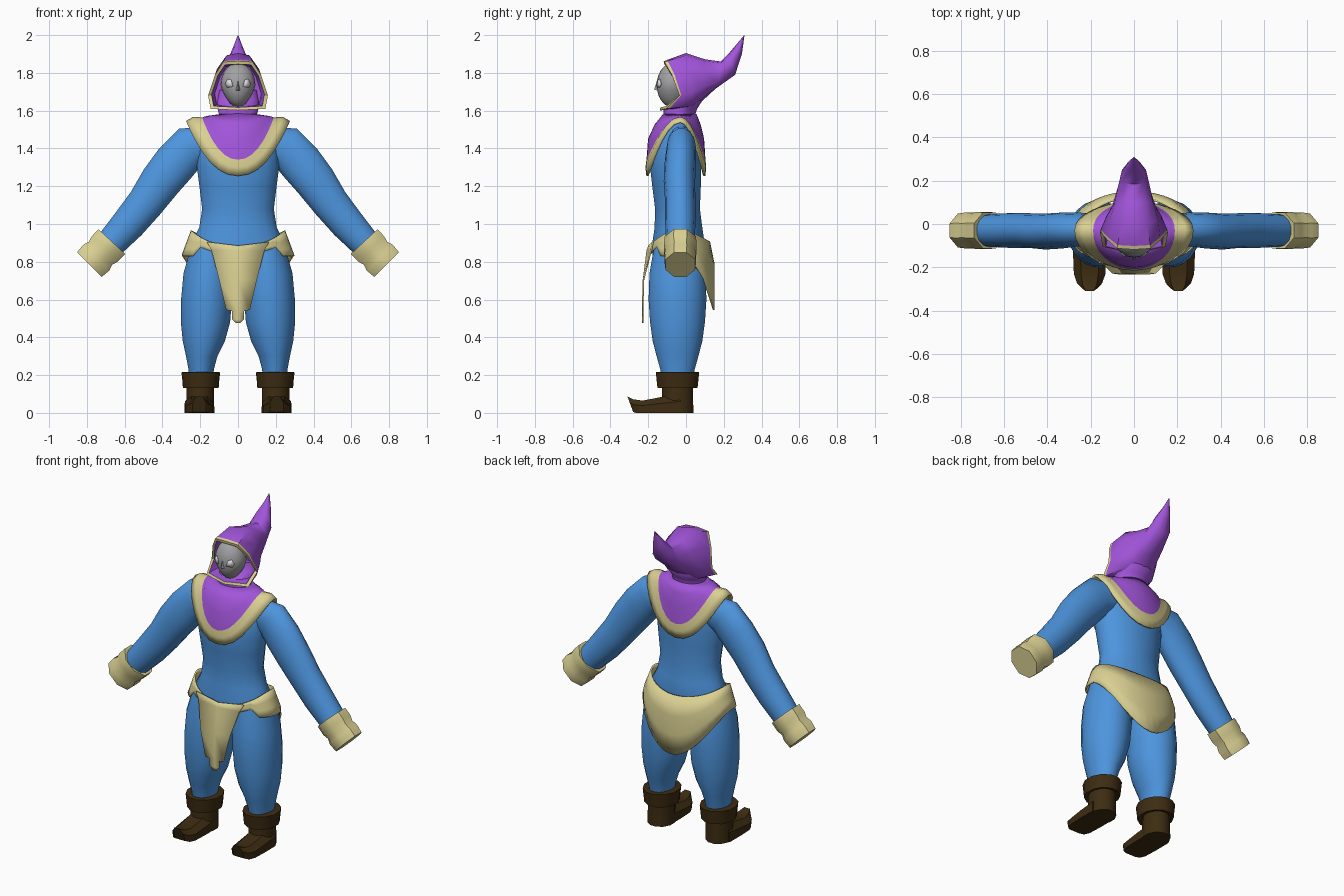
import bpy, bmesh, math
from mathutils import Vector

def material(name, rgb):
    m = bpy.data.materials.new(name)
    m.diffuse_color = (*rgb, 1)
    return m

BLUE = material("blue cloth", (0.075, 0.30, 0.73))
PURPLE = material("purple cloth", (0.36, 0.09, 0.70))
CREAM = material("cream trim", (0.70, 0.63, 0.29))
BROWN = material("brown leather", (0.047, 0.025, 0.006))
GREY = material("grey skin", (0.36, 0.36, 0.37))
WHITE = material("pale eye", (0.75, 0.72, 0.78))


def finish(name, bm, mats, angle=45, thickness=0):
    bmesh.ops.recalc_face_normals(bm, faces=bm.faces[:])
    me = bpy.data.meshes.new(name)
    bm.to_mesh(me)
    bm.free()
    for m in mats:
        me.materials.append(m)
    ob = bpy.data.objects.new(name, me)
    bpy.context.collection.objects.link(ob)
    bpy.ops.object.select_all(action='DESELECT')
    ob.select_set(True)
    bpy.context.view_layer.objects.active = ob
    bpy.ops.object.shade_smooth_by_angle(angle=math.radians(angle))
    if thickness:
        s = ob.modifiers.new("thickness", 'SOLIDIFY')
        s.thickness = thickness
        s.offset = 0
    return ob


def loft(name, rings, mats, bands=None, caps=True, angle=45, thickness=0):
    """Skin closed rings of equal point count; bands gives a material per strip."""
    bm = bmesh.new()
    vs = [[bm.verts.new(p) for p in r] for r in rings]
    n = len(rings[0])
    for i in range(len(vs) - 1):
        for j in range(n):
            k = (j + 1) % n
            f = bm.faces.new((vs[i][j], vs[i][k], vs[i + 1][k], vs[i + 1][j]))
            f.material_index = bands[i] if bands else 0
    if caps:
        bm.faces.new(vs[0])
        bm.faces.new(vs[-1])
    return finish(name, bm, mats, angle, thickness)


def level(z, cx, cy, rx, ry, n=20):
    """Horizontal ellipse."""
    return [(cx + rx * math.cos(a), cy + ry * math.sin(a), z)
            for a in (2 * math.pi * (i + 0.5) / n for i in range(n))]


def tube(path, side, n=14):
    """Rings across a path in the xz plane; stations are (x, y, z, radius, depth)."""
    rings = []
    for i, (x, y, z, r, d) in enumerate(path):
        a, b = path[max(i - 1, 0)], path[min(i + 1, len(path) - 1)]
        t = Vector((b[0] - a[0], 0, b[2] - a[2])).normalized()
        ring = []
        for k in range(n):
            q = 2 * math.pi * (k + 0.5) / n
            o = r * math.cos(q)
            ring.append((side * (x - t.z * o), y + d * math.sin(q), z + t.x * o))
        rings.append(ring)
    return rings


# Torso
loft("torso", [level(*r) for r in (
    (0.72, 0, -0.045, 0.13, 0.10), (0.80, 0, -0.045, 0.24, 0.135), (0.90, 0, -0.04, 0.25, 0.14),
    (0.98, 0, -0.04, 0.208, 0.128), (1.08, 0, -0.045, 0.192, 0.12), (1.20, 0, -0.05, 0.207, 0.13),
    (1.30, 0, -0.055, 0.22, 0.137), (1.40, 0, -0.05, 0.215, 0.13), (1.48, 0, -0.045, 0.19, 0.09),
    (1.54, 0, -0.04, 0.12, 0.06))], [BLUE], angle=60)

# Limbs, both sides
for side, word in ((-1, "left"), (1, "right")):
    loft(word + "_arm", tube([
        (0.15, -0.025, 1.43, 0.09, 0.07), (0.255, -0.025, 1.405, 0.118, 0.078),
        (0.33, -0.03, 1.325, 0.118, 0.083), (0.41, -0.035, 1.225, 0.112, 0.083),
        (0.49, -0.03, 1.11, 0.10, 0.08), (0.58, -0.03, 1.0, 0.093, 0.08),
        (0.68, -0.03, 0.89, 0.08, 0.075)], side), [BLUE], angle=60)
    loft(word + "_cuff", tube([
        (0.68, -0.03, 0.895, 0.08, 0.07), (0.668, -0.03, 0.907, 0.104, 0.09),
        (0.705, -0.03, 0.868, 0.104, 0.093), (0.728, -0.03, 0.845, 0.094, 0.083),
        (0.75, -0.03, 0.822, 0.105, 0.09), (0.787, -0.03, 0.785, 0.100, 0.085)], side, 8), [CREAM])
    loft(word + "_leg", [level(z, side * cx, -0.045, rx, ry) for z, cx, rx, ry in (
        (0.19, 0.195, 0.065, 0.085), (0.23, 0.195, 0.068, 0.092), (0.30, 0.192, 0.084, 0.112),
        (0.38, 0.181, 0.113, 0.133), (0.48, 0.172, 0.132, 0.147), (0.60, 0.167, 0.136, 0.155),
        (0.74, 0.158, 0.132, 0.150), (0.88, 0.14, 0.11, 0.125))], [BLUE], angle=60)
    loft(word + "_boot_cuff", [level(z, side * 0.197, -0.045, rx, ry, 12) for z, rx, ry in (
        (0.14, 0.07, 0.08), (0.132, 0.098, 0.110), (0.17, 0.101, 0.114),
        (0.215, 0.106, 0.119), (0.218, 0.06, 0.08))], [BROWN], angle=35)
    loft(word + "_boot_ankle", [level(z, side * 0.2, -0.045, rx, ry, 12) for z, rx, ry in (
        (0, 0.078, 0.087), (0.06, 0.076, 0.086), (0.15, 0.074, 0.085))], [BROWN], angle=35)
    # Foot sections: bottom y, top y, half width, top height, bottom height
    foot = []
    for yb, yt, w, h, b in ((-0.03, -0.03, 0.076, 0.10, 0), (-0.13, -0.125, 0.077, 0.085, 0),
                            (-0.23, -0.23, 0.073, 0.065, 0), (-0.265, -0.28, 0.058, 0.072, 0),
                            (-0.28, -0.31, 0.035, 0.087, 0.005)):
        foot.append([(side * 0.205 + u * w, yb + (yt - yb) * v, b + (h - b) * v)
                     for u, v in ((-1, 0), (1, 0), (1, 0.6), (0.55, 1), (-0.55, 1), (-1, 0.6))])
    loft(word + "_boot_foot", foot, [BROWN], angle=35)


# Mantle: purple yoke with a cream border dipping front and back
def yoke(rx, front, back, zside, zmid, n=32):
    pts = []
    for i in range(n):
        a = 2 * math.pi * i / n
        c, s = math.cos(a), math.sin(a)
        y = -0.03 + s * (back + 0.03 if s > 0 else -0.03 - front)
        pts.append((rx * c, y, zmid + (zside - zmid) * abs(c) ** 2.2))
    return pts


loft("mantle", [yoke(0.10, -0.115, 0.05, 1.575, 1.58), yoke(0.15, -0.160, 0.072, 1.568, 1.525),
                yoke(0.172, -0.195, 0.09, 1.564, 1.45), yoke(0.188, -0.203, 0.097, 1.558, 1.34),
                yoke(0.235, -0.209, 0.101, 1.562, 1.30), yoke(0.272, -0.204, 0.097, 1.54, 1.255)],
     [PURPLE, CREAM], [0, 0, 0, 1, 1], caps=False, angle=60, thickness=0.012)

# Belt: short at the front, longer at the hips, deep pointed flap at the back
belt = [[] for _ in range(4)]
for i in range(40):
    a = 2 * math.pi * i / 40
    c, s = math.cos(a), math.sin(a)
    top = 0.965 - (0.085 if s < 0 else 0.06) * s * s
    if s > 0:
        low = 0.835 - 0.29 * s ** 2.2
    else:
        low = 0.83 if abs(c) > 0.8 else top - 0.045
    for k in range(4):
        f = k / 3
        flare = min(1, (top + (low - top) * f - 0.97) / -0.14)
        rx = 0.243 + 0.052 * flare
        ry = 0.142 + 0.045 * flare if s > 0 else 0.150 + 0.006 * flare
        belt[k].append((rx * c, -0.04 + ry * s, top + (low - top) * f))
loft("belt", belt, [CREAM], caps=False, angle=60, thickness=0.01)

# Front flap: tapering cloth with a small tab
bm = bmesh.new()
rows = [[bm.verts.new((u * w, y + 0.02 * abs(u) * (w > 0.12), z + 0.02 * abs(u) * (w > 0.15)))
         for u in (-1, 0, 1)]
        for w, y, z in ((0.165, -0.196, 0.885), (0.14, -0.205, 0.86), (0.10, -0.225, 0.705),
                        (0.063, -0.23, 0.545), (0.032, -0.23, 0.54), (0.032, -0.23, 0.495),
                        (0.012, -0.23, 0.475))]
for r, q in zip(rows, rows[1:]):
    for j in (0, 1):
        bm.faces.new((r[j], r[j + 1], q[j + 1], q[j]))
finish("front_flap", bm, [CREAM], thickness=0.008)

# Neck cloth under the hood
loft("neck", [level(*r) for r in (
    (1.54, 0, -0.035, 0.115, 0.088), (1.575, 0, -0.035, 0.100, 0.084), (1.61, 0, -0.03, 0.11, 0.09),
    (1.655, 0, 0.025, 0.112, 0.064), (1.71, 0, 0.02, 0.10, 0.05))], [PURPLE], angle=60)


# Hood: half sections from top to bottom, mirrored, swept back into a curled point
def full(half):
    return half + [(-x, y, z) for x, y, z in half[-2:0:-1]]


rim = full([(0, -0.118, 1.862), (0.078, -0.113, 1.858), (0.122, -0.075, 1.79),
            (0.158, -0.035, 1.68), (0.145, -0.105, 1.61), (0, -0.138, 1.602)])
crown = full([(0, 0.0, 1.905), (0.06, 0.0, 1.893), (0.112, 0.02, 1.82),
              (0.128, 0.035, 1.70), (0.11, 0.03, 1.625), (0, 0.02, 1.605)])
nape = full([(0, 0.10, 1.872), (0.05, 0.10, 1.862), (0.09, 0.095, 1.81),
             (0.10, 0.085, 1.72), (0.075, 0.085, 1.665), (0, 0.09, 1.655)])
tail = full([(0, 0.185, 1.86), (0.04, 0.185, 1.852), (0.072, 0.18, 1.805),
             (0.07, 0.17, 1.75), (0.038, 0.16, 1.722), (0, 0.155, 1.715)])
curl = full([(0, 0.228, 1.905), (0.035, 0.23, 1.90), (0.058, 0.24, 1.86),
             (0.055, 0.25, 1.82), (0.03, 0.258, 1.798), (0, 0.26, 1.79)])
point = full([(0, 0.268, 1.952), (0.014, 0.27, 1.95), (0.028, 0.28, 1.93),
              (0.027, 0.287, 1.915), (0.014, 0.294, 1.905), (0, 0.296, 1.90)])
tip = [(p[0] * 0.08, 0.308 + (p[1] - 0.28) * 0.1, 1.998) for p in point]
hem = [tuple(Vector(a).lerp(Vector(b), 0.14)) for a, b in zip(rim, crown)]
inner = [(x * 0.89, y + 0.002, 1.73 + (z - 1.73) * 0.88) for x, y, z in rim]
hollow = [(x * 0.78, 0.01, 1.73 + (z - 1.73) * 0.8) for x, y, z in rim]
loft("hood", [hollow, inner, rim, hem, crown, nape, tail, curl, point, tip],
     [PURPLE, CREAM], [0, 1, 1, 0, 0, 0, 0, 0, 0], angle=50)


# Face: egg shaped head narrowing to the chin
def jaw(z):
    return 0.092 * (1 - 0.28 * max(0, (1.735 - z) / 0.12))


def face_y(x, z):
    return -0.07 - 0.085 * math.sqrt(max(0, 1 - (x / jaw(z)) ** 2 - ((z - 1.735) / 0.118) ** 2))


bm = bmesh.new()
bmesh.ops.create_uvsphere(bm, u_segments=20, v_segments=14, radius=1)
for v in bm.verts:
    z = 1.735 + 0.118 * v.co.z
    v.co = (v.co.x * jaw(z), -0.07 + 0.085 * v.co.y, z)
finish("face", bm, [GREY], angle=60)

# Nose
bm = bmesh.new()
p = [bm.verts.new(c) for c in ((0, -0.152, 1.765), (-0.016, -0.145, 1.705),
                               (0.016, -0.145, 1.705), (0, -0.169, 1.712))]
for f in ((0, 1, 3), (0, 3, 2), (1, 2, 3), (0, 2, 1)):
    bm.faces.new([p[i] for i in f])
finish("nose", bm, [GREY])

# Eyes: thin plates resting on the face
for side, word in ((-1, "left"), (1, "right")):
    bm = bmesh.new()
    eye = [(0.026, 1.728), (0.056, 1.722), (0.068, 1.74), (0.054, 1.768), (0.036, 1.762)]
    ring = [bm.verts.new((side * x, face_y(x, z) - 0.004, z)) for x, z in eye]
    mid = bm.verts.new((side * 0.047, face_y(0.047, 1.744) - 0.005, 1.744))
    for i in range(5):
        bm.faces.new((ring[i], ring[(i + 1) % 5], mid))
    finish(word + "_eye", bm, [WHITE], thickness=0.004)
